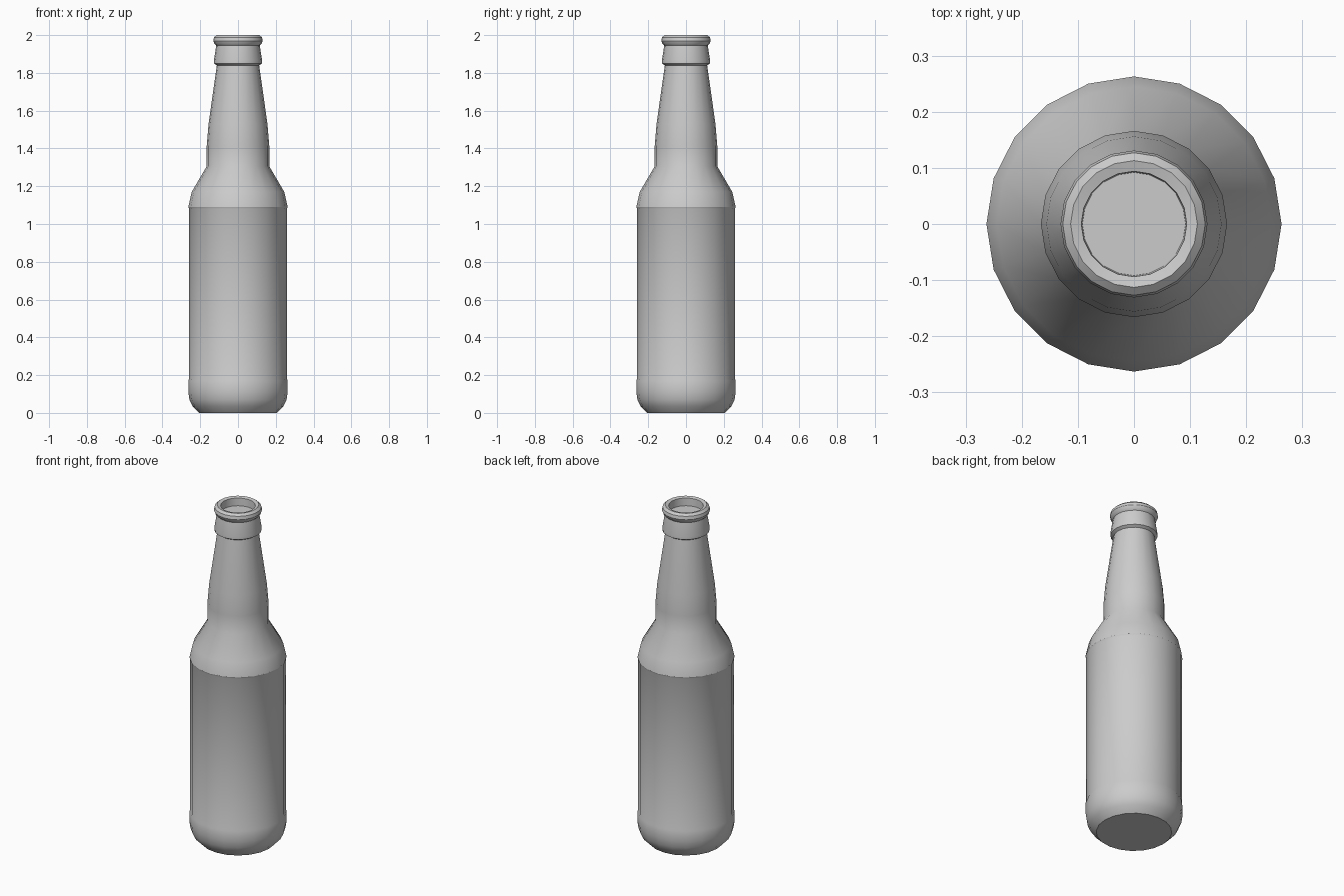
import bpy, bmesh, math

if "Cube" in bpy.data.objects:
    bpy.data.objects.remove(bpy.data.objects["Cube"])

SIDES = 20


def lathe(name, profile):
    # Spin a (radius, z) profile around z and cap both ends
    bm = bmesh.new()
    rings = []
    for r, z in profile:
        rings.append([bm.verts.new((r * math.cos(2 * math.pi * i / SIDES),
                                    r * math.sin(2 * math.pi * i / SIDES), z))
                      for i in range(SIDES)])
    for a, b in zip(rings, rings[1:]):
        for i in range(SIDES):
            j = (i + 1) % SIDES
            bm.faces.new((a[i], a[j], b[j], b[i]))
    bm.faces.new(rings[0][::-1])
    bm.faces.new(rings[-1])
    mesh = bpy.data.meshes.new(name)
    bm.to_mesh(mesh)
    bm.free()
    obj = bpy.data.objects.new(name, mesh)
    bpy.context.collection.objects.link(obj)
    bpy.ops.object.select_all(action='DESELECT')
    bpy.context.view_layer.objects.active = obj
    obj.select_set(True)
    bpy.ops.object.shade_smooth_by_angle(angle=math.radians(32))
    return obj


# Rounded base, slightly recessed label wall and shoulder
body = [(0.205, 0), (0.24, 0.035), (0.257, 0.07), (0.263, 0.11), (0.263, 0.17),
        (0.259, 0.18), (0.259, 1.08), (0.263, 1.09), (0.245, 1.17), (0.166, 1.305)]
# Tapering neck
neck = [(0.166, 1.41), (0.156, 1.53), (0.112, 1.84)]
# Collar and rolled lip
finish = [(0.128, 1.85), (0.128, 1.865), (0.115, 1.945), (0.125, 1.955),
          (0.131, 1.97), (0.127, 1.988), (0.113, 2.0)]
# Mouth recess
mouth = [(0.094, 1.995), (0.092, 1.95)]

lathe("bottle", body + neck + finish + mouth)
